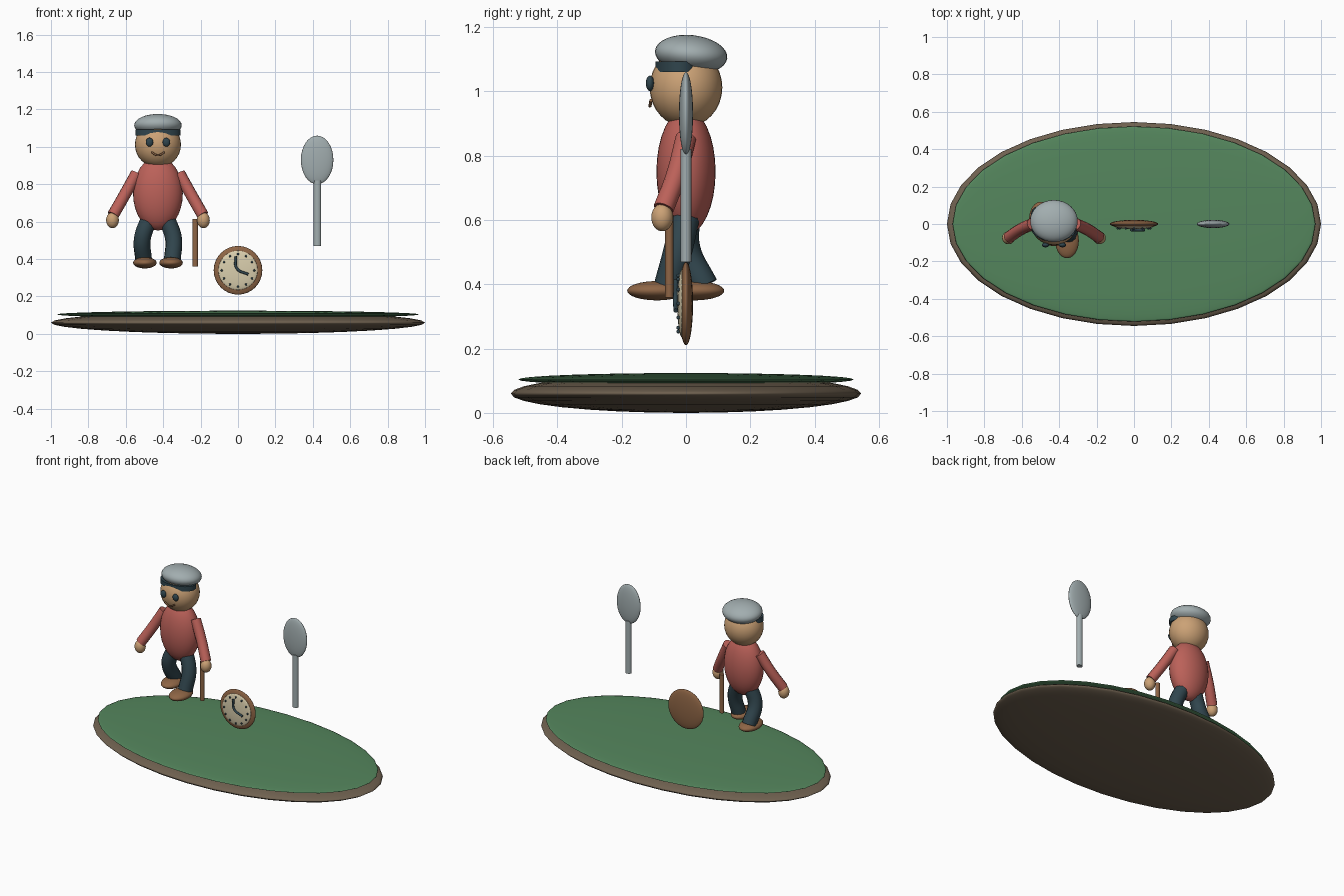
import bpy
from math import sin, cos, pi, radians

if "Cube" in bpy.data.objects:
    bpy.data.objects.remove(bpy.data.objects["Cube"])


def material(name, rgb):
    m = bpy.data.materials.new(name)
    m.diffuse_color = (*rgb, 1)
    m.use_nodes = True
    m.node_tree.nodes["Principled BSDF"].inputs["Base Color"].default_value = m.diffuse_color
    return m


BROWN = material("earth", (0.16, 0.12, 0.08))
GREEN = material("grass", (0.09, 0.24, 0.11))
SKIN = material("skin", (0.60, 0.36, 0.18))
RED = material("shirt", (0.50, 0.12, 0.10))
DARK = material("dark", (0.03, 0.06, 0.075))
WOOD = material("wood", (0.27, 0.13, 0.06))
CREAM = material("cream", (0.70, 0.62, 0.42))
METAL = material("metal", (0.36, 0.42, 0.43))


def finish(name, mat):
    o = bpy.context.object
    o.name = name
    o.data.materials.append(mat)
    bpy.ops.object.shade_smooth_by_angle(angle=radians(40))
    return o


def ball(name, loc, radii, mat, tilt=0, segs=32, rings=16):
    bpy.ops.mesh.primitive_uv_sphere_add(segments=segs, ring_count=rings, location=loc,
                                         rotation=(tilt, 0, 0))
    bpy.context.object.scale = radii
    return finish(name, mat)


def rod(name, loc, radii, mat):
    bpy.ops.mesh.primitive_cylinder_add(vertices=24, radius=1, depth=2, location=loc)
    bpy.context.object.scale = radii
    return finish(name, mat)


def tube(name, pts, r, mat):
    c = bpy.data.curves.new(name, 'CURVE')
    c.dimensions = '3D'
    c.bevel_depth = r
    c.bevel_resolution = 4
    c.use_fill_caps = True
    s = c.splines.new('BEZIER')
    s.bezier_points.add(len(pts) - 1)
    for b, p in zip(s.bezier_points, pts):
        b.co = p
        b.handle_left_type = b.handle_right_type = 'AUTO'
    o = bpy.data.objects.new(name, c)
    bpy.context.collection.objects.link(o)
    bpy.ops.object.select_all(action='DESELECT')
    o.select_set(True)
    bpy.context.view_layer.objects.active = o
    bpy.ops.object.convert(target='MESH')
    return finish(name, mat)


# Ground mound
ball("earth_base", (0, 0, 0.06), (1.0, 0.545, 0.06), BROWN)
ball("grass_top", (0, 0, 0.104), (0.97, 0.522, 0.02), GREEN)

# Walking figure: body and head
X = -0.428
ball("torso", (X, 0, 0.75), (0.133, 0.092, 0.197), RED)
ball("head", (X, 0, 1.012), (0.123, 0.113, 0.123), SKIN)
ball("cap", (X, 0.016, 1.115), (0.127, 0.113, 0.06), METAL, tilt=radians(-6))
rod("cap_brim", (X, -0.02, 1.077), (0.121, 0.075, 0.016), DARK)
tube("mouth", [(X + dx, y, z) for dx, y, z in
               ((-0.036, -0.109, 0.972), (0, -0.112, 0.955), (0.036, -0.109, 0.972))], 0.005, WOOD)

# Paired parts, with the legs in mid stride
for s, side in ((-1, "left"), (1, "right")):
    ball(side + "_eye", (X + s * 0.045, -0.112, 1.025), (0.02, 0.013, 0.024), DARK, segs=16, rings=8)
    tube(side + "_arm", [(X + s * 0.115, 0, 0.857), (X + s * 0.18, -0.03, 0.74),
                         (X + s * 0.24, -0.07, 0.635)], 0.032, RED)
    ball(side + "_hand", (X + s * 0.243, -0.074, 0.608), (0.034, 0.034, 0.043), SKIN)
    tube(side + "_leg", [(X + s * 0.045, 0, 0.62), (X + s * 0.083, -0.012 - s * 0.012, 0.51),
                         (X + s * 0.077, -s * 0.055, 0.395)], 0.045, DARK)
    ball(side + "_shoe", (X + s * 0.07, -0.032 - s * 0.058, 0.38), (0.063, 0.093, 0.03), WOOD)

# Walking stick
rod("walking_stick", (-0.228, -0.052, 0.487), (0.015, 0.013, 0.128), WOOD)

# Clock
ball("clock_case", (0, 0, 0.34), (0.13, 0.022, 0.13), WOOD)
ball("clock_face", (0, -0.013, 0.34), (0.105, 0.014, 0.105), CREAM)
for i in range(12):
    a = i * pi / 6
    ball(f"hour_mark_{i}", (0.087 * sin(a), -0.024, 0.34 + 0.087 * cos(a)),
         (0.006, 0.006, 0.006), DARK, segs=12, rings=6)
tube("clock_hands", [(-0.012, -0.032, 0.415), (-0.006, -0.033, 0.35), (0.055, -0.032, 0.318)],
     0.007, DARK)

# Spoon
ball("spoon_bowl", (0.423, 0, 0.93), (0.087, 0.022, 0.13), METAL)
rod("spoon_handle", (0.425, 0, 0.645), (0.02, 0.017, 0.175), METAL)
